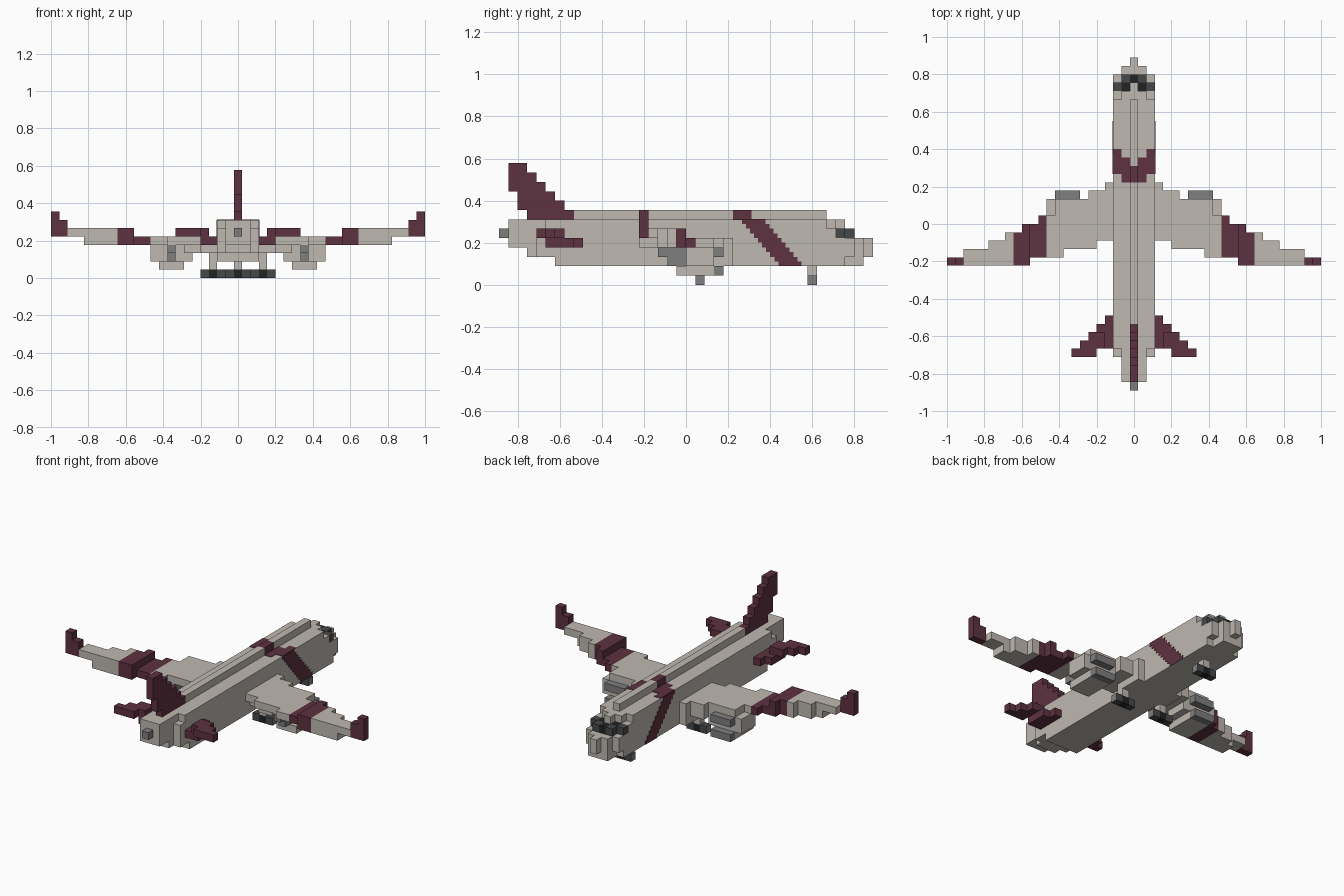
import bpy
import bmesh
from mathutils import Matrix, Vector

if "Cube" in bpy.data.objects:
    bpy.data.objects.remove(bpy.data.objects["Cube"])

V = 2 / 45  # edge of one block


def material(name, r, g, b):
    mat = bpy.data.materials.new(name)
    mat.use_nodes = True
    mat.diffuse_color = (r, g, b, 1)
    mat.node_tree.nodes["Principled BSDF"].inputs["Base Color"].default_value = (r, g, b, 1)
    return mat


PALE = material("warm pale grey", 0.52, 0.48, 0.44)
MAROON = material("maroon", 0.112, 0.031, 0.052)
GREY = material("mid grey", 0.21, 0.21, 0.21)
DARK = material("charcoal", 0.06, 0.064, 0.067)
BLACK = material("near black", 0.015, 0.016, 0.016)


class Part:
    """A part made of blocks, measured in block units."""

    def __init__(self, name, *mats):
        self.name, self.mats, self.bm = name, mats, bmesh.new()

    def block(self, x, y, z, mat=0):
        """Add a box; x, y and z are (low, high) edges."""
        pairs = (x, y, z)
        mid = Vector([(a + b) / 2 * V for a, b in pairs])
        size = Vector([(b - a) * V for a, b in pairs])
        verts = bmesh.ops.create_cube(
            self.bm, matrix=Matrix.Translation(mid) @ Matrix.Diagonal(size).to_4x4())["verts"]
        for face in {f for v in verts for f in v.link_faces}:
            face.material_index = mat

    def cells(self, first, last, y, z, mat=0):
        """Add columns first..last, counted from the centre line."""
        self.block((first - 0.5, last + 0.5), y, z, mat)

    def pair(self, first, last, y, z, mat=0):
        """Add the same columns on both sides."""
        self.cells(first, last, y, z, mat)
        self.cells(-last, -first, y, z, mat)

    def finish(self):
        mesh = bpy.data.meshes.new(self.name)
        self.bm.to_mesh(mesh)
        self.bm.free()
        for mat in self.mats:
            mesh.materials.append(mat)
        obj = bpy.data.objects.new(self.name, mesh)
        bpy.context.collection.objects.link(obj)
        return obj


# Fuselage: half width, then length and height of each section
fuselage = Part("fuselage", PALE)
for half, y, z in [
    (2, (-14, 15), (2, 7)), (2, (-15, -14), (3, 7)), (2, (-16, -15), (3, 6)),
    (1, (-17, -15), (3, 7)), (1, (-19, -17), (4, 7)),
    (2, (15, 16), (2, 6)), (1, (15, 16), (6, 7)), (2, (16, 17), (2, 5)),
    (0, (16, 17), (5, 7)), (2, (17, 18), (3, 5)), (1, (17, 19), (2, 5)),
    (0, (19, 20), (3, 5)),
]:
    fuselage.cells(-half, half, y, z)
fuselage.finish()

# Raised spine with the top of the painted band
spine = Part("spine", PALE, MAROON)
spine.cells(0, 0, (-12, 5), (7, 8))
spine.cells(0, 0, (5, 7), (7, 8), 1)
spine.cells(0, 0, (7, 15), (7, 8))
spine.finish()

# Painted band: stepped plates down the sides, short plates on the roof
band = Part("painted_band", MAROON)
T = 0.06
STEPS = 10
for k in range(STEPS):
    start = 6 + 0.43 * k
    top = 7 - k / 2
    for side in (-1, 1):
        edge = 2.5 * side
        band.block(sorted((edge, edge + T * side)), (start, start + 2.5), (top - 0.5, top))
band.pair(2, 2, (6, 9), (7, 7 + T))
band.pair(1, 1, (5, 8), (7, 7 + T))
band.finish()

# Windscreen
screen = Part("windscreen", DARK, BLACK)
screen.pair(2, 2, (16, 17), (5, 6))
screen.pair(1, 1, (16, 17), (5, 6), 1)
screen.pair(1, 1, (17, 18), (5, 6))
screen.cells(0, 0, (17, 18), (5, 6), 1)
screen.finish()

# Tail exhaust
exhaust = Part("tail_exhaust", GREY)
exhaust.cells(0, 0, (-20, -19), (5, 6))
exhaust.finish()

# Swept fin, one row per block of height
fin = Part("tail_fin", MAROON)
for row, rear in enumerate((-17, -18, -18, -19, -19, -19)):
    fin.cells(0, 0, (rear, -12 - row), (7 + row, 8 + row))
fin.finish()

# Stabilizers
stabilizer = Part("stabilizers", MAROON)
for i in range(3, 8):
    lead = -8 - i
    if i < 5:
        stabilizer.pair(i, i, (-15, lead), (4, 5))
    if i > 3:
        stabilizer.pair(i, i, (-16 if i > 4 else -15, min(lead, -13)), (5, 6))
stabilizer.finish()

# Wings: leading edge of every column from the root to the tip
wings = Part("wings", PALE, MAROON)
LEADING = (5, 4, 4, 3, 2, 2, 2, 1, 1, 0, 0, -1, -1, -2, -2, -3, -3, -3)
for i, lead in enumerate(LEADING, start=3):
    trail = -2 - sum(i >= step for step in (5, 9, 13))
    paint = 1 if 11 <= i <= 14 else 0
    if i < 7:
        wings.pair(i, i, (trail + 1, lead), (3, 4), paint)
    if i < 19:
        wings.pair(i, i, (trail, lead), (4, 5), paint)
    if i > 12:
        wings.pair(i, i, (trail, lead), (5, 6), paint)
wings.pair(3, 3, (2, 5), (2, 3))
wings.finish()

# Winglets
winglet = Part("winglets", MAROON)
winglet.pair(21, 21, (-5, -4), (5, 7))
winglet.pair(22, 22, (-5, -4), (5, 8))
winglet.finish()

# Engines: pale shell, grey intake lips and exhaust cone
engine = Part("engines", PALE, GREY)
engine.pair(7, 9, (-1, 3), (1, 2))
engine.pair(7, 9, (0, 3), (2, 4))
for i in (6, 10):
    engine.pair(i, i, (0, 3), (2, 4))
engine.pair(7, 9, (2, 3), (4, 5))
engine.pair(10, 10, (2, 3), (3, 4))
engine.pair(7, 9, (3, 4), (3, 4), 1)
engine.pair(7, 9, (3, 4), (1, 2), 1)
engine.pair(8, 8, (-3, 0), (3, 4), 1)
engine.pair(8, 8, (-2, 0), (2, 3), 1)
engine.finish()

# Landing gear: grey outer faces, dark tread, black axle
for name, centre, y in (("nose_gear", 0, 13), ("left_gear", 3, 1), ("right_gear", -3, 1)):
    gear = Part(name, DARK, GREY, BLACK, PALE)
    for i in (centre - 1, centre + 1):
        gear.cells(i, i, (y, y + 1), (0, 1))
    for face in gear.bm.faces:
        face.normal_update()
        if abs(face.normal.x) > 0.5:
            face.material_index = 1
    gear.cells(centre, centre, (y, y + 1), (0, 1), 2)
    gear.cells(centre, centre, (y, y + 1), (1, 2 if centre == 0 else 3), 3)
    gear.finish()
